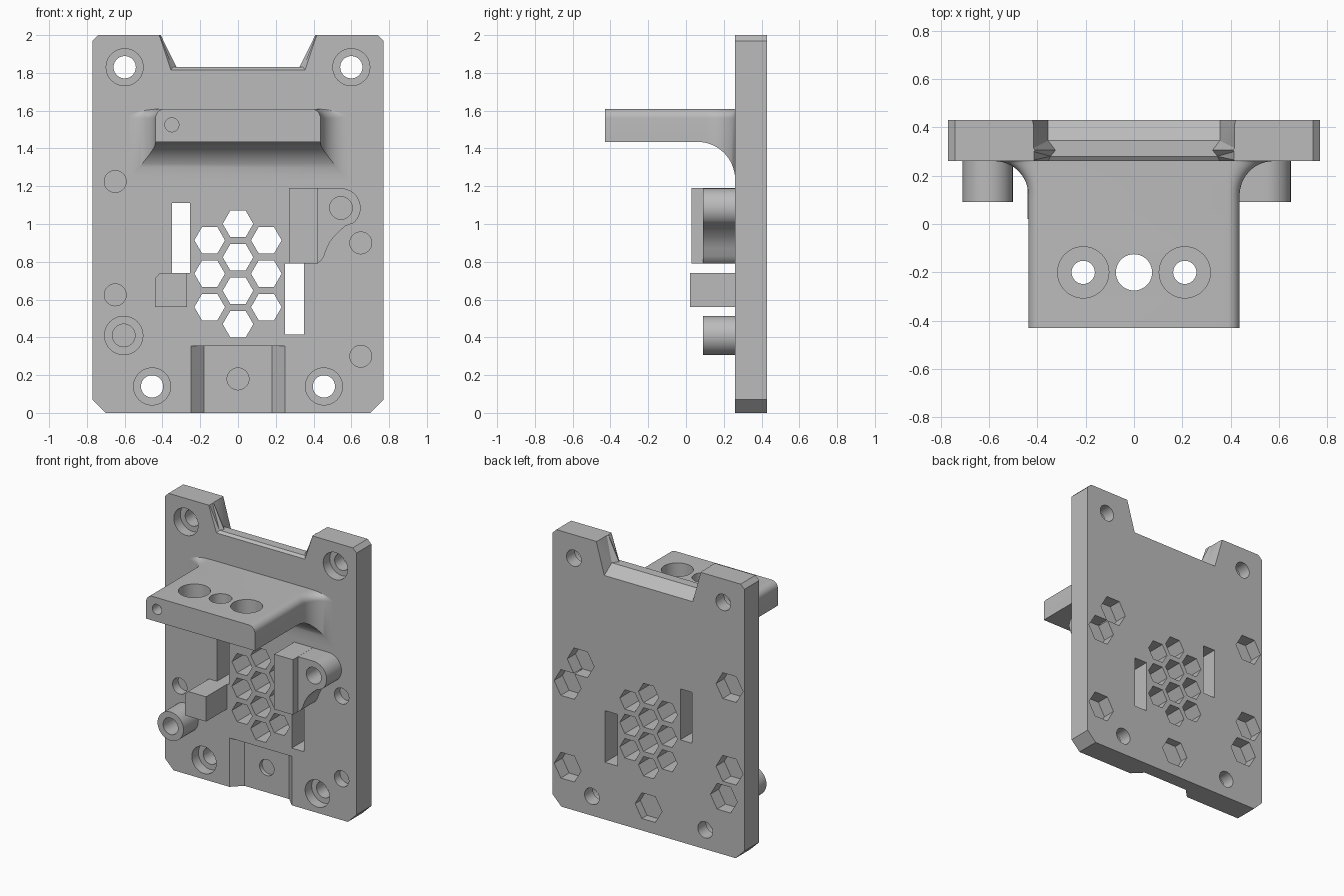
import bpy, bmesh
from math import sin, cos, pi, sqrt, radians

cube = bpy.data.objects.get("Cube")
if cube:
    bpy.data.objects.remove(cube)

grey = bpy.data.materials.new("plain grey")
grey.use_nodes = True
color = (0.5, 0.5, 0.5, 1)
grey.diffuse_color = color
grey.node_tree.nodes["Principled BSDF"].inputs["Base Color"].default_value = color

FRONT, BACK = 0.26, 0.43   # plate faces


def loft(name, rings):
    """Closed solid through matching rings of 3D points."""
    bm = bmesh.new()
    rows = [[bm.verts.new(p) for p in ring] for ring in rings]
    n = len(rows[0])
    for a, b in zip(rows, rows[1:]):
        for i in range(n):
            j = (i + 1) % n
            bm.faces.new((a[i], a[j], b[j], b[i]))
    bm.faces.new(rows[0])
    bm.faces.new(rows[-1])
    bmesh.ops.recalc_face_normals(bm, faces=bm.faces)
    mesh = bpy.data.meshes.new(name)
    bm.to_mesh(mesh)
    bm.free()
    mesh.materials.append(grey)
    obj = bpy.data.objects.new(name, mesh)
    bpy.context.collection.objects.link(obj)
    return obj


def prism(name, outline, y0, y1):
    """Outline in x and z, extruded along y."""
    return loft(name, [[(x, y, z) for x, z in outline] for y in (y0, y1)])


def ring(x, z, r, n=40):
    return [(x + r * cos(2 * pi * i / n), z + r * sin(2 * pi * i / n)) for i in range(n)]


def rect(x0, x1, z0, z1):
    return [(x0, z0), (x1, z0), (x1, z1), (x0, z1)]


def hole(x, z, r, y0, y1, n=40):
    return prism("cutter", ring(x, z, r, n), y0, y1)


def drill(x, y, r, z0, z1):
    pts = ring(x, y, r)
    return loft("cutter", [[(a, b, z) for a, b in pts] for z in (z0, z1)])


def cut(obj, cutters):
    """Subtract the cutters and bake the result."""
    for c in cutters:
        m = obj.modifiers.new("cut", "BOOLEAN")
        m.operation, m.solver, m.object = "DIFFERENCE", "EXACT", c
    graph = bpy.context.evaluated_depsgraph_get()
    baked = bpy.data.meshes.new_from_object(obj.evaluated_get(graph))
    obj.modifiers.clear()
    obj.data = baked
    for c in cutters:
        bpy.data.objects.remove(c)


# Main plate with chamfered corners
W, T, B = 0.77, 0.03, 0.07
half = [(W - B, 0), (W, B), (W, 2 - T), (W - T, 2)]
plate = prism("mounting_plate", half + [(-x, z) for x, z in reversed(half)], FRONT, BACK)
cuts = []

# Top notch with a ridged floor: (y, floor half width, floor height)
profile = [(0.2, 0.355, 1.815), (FRONT, 0.355, 1.815), (0.28, 0.345, 1.83), (0.305, 0.325, 1.83),
           (0.345, 0.355, 1.83), (BACK, 0.355, 1.77), (0.5, 0.355, 1.77)]
notch = loft("cutter", [[(-w, y, z), (w, y, z), (0.434, y, 2.05), (-0.434, y, 2.05)]
                        for y, w, z in profile])
bm = bmesh.new()
bm.from_mesh(notch.data)
bmesh.ops.triangulate(bm, faces=bm.faces)
bm.to_mesh(notch.data)
bm.free()
cuts.append(notch)

# Counterbored corner screw holes
for x, z in ((0.6, 1.83), (0.455, 0.14)):
    for s in (-1, 1):
        cuts += [hole(s * x, z, 0.098, 0.2, 0.335), hole(s * x, z, 0.059, 0.2, 0.5)]

# Hexagonal vents
for x, z0, count in ((-0.15, 0.56, 3), (0, 0.47, 4), (0.15, 0.56, 3)):
    cuts += [hole(x, z0 + 0.177 * i, 0.081, 0.2, 0.5, 6) for i in range(count)]

# Long slots
cuts.append(prism("cutter", rect(-0.35, -0.255, 0.74, 1.11), 0.2, 0.5))
cuts.append(prism("cutter", rect(0.25, 0.35, 0.415, 0.79), 0.2, 0.5))

# Blind front holes with hexagonal nut pockets behind
for x, z in ((-0.65, 1.225), (-0.65, 0.625), (0.65, 0.9), (0.65, 0.3)):
    cuts += [hole(x, z, 0.058, 0.2, 0.325), hole(x, z, 0.108, 0.335, 0.5, 6)]
for x, z in ((0.545, 1.085), (-0.605, 0.41)):
    cuts.append(hole(x, z, 0.108, 0.335, 0.5, 6))

# Channel with sloped sides at the bottom
floor = FRONT + 0.07
trapezoid = [(-0.31, 0.2), (0.31, 0.2), (0.18, floor), (-0.18, floor)]
cuts.append(loft("cutter", [[(x, y, z) for x, y in trapezoid] for z in (-0.1, 0.355)]))
cuts += [hole(0, 0.18, 0.058, 0.2, 0.36), hole(0, 0.18, 0.108, 0.37, 0.5, 6)]
cut(plate, cuts)


# Shelf flaring into the plate
def flare(d, r):
    return r - sqrt(r * r - (r - d) ** 2) if d < r else 0


def shelf_ring(d):
    side = flare(d, 0.14)
    corner = [(0.387 + (0.05 + side) * cos(a), 1.56 + 0.05 * sin(a))
              for a in (i * pi / 16 for i in range(9))]
    right = [(0.437 + side, 1.435 - flare(d, 0.2))] + corner
    return [(x, FRONT - d, z) for x, z in right + [(-x, z) for x, z in reversed(right)]]


steps = [0.69] + [0.2 * (1 - sin(i * pi / 28)) for i in range(15)]
shelf = loft("shelf", [shelf_ring(d) for d in steps])
shelf_cuts = [drill(0, -0.2, 0.075, 1.3, 1.7), hole(-0.35, 1.525, 0.037, -0.5, -0.35)]
for s in (-1, 1):
    shelf_cuts += [drill(s * 0.21, -0.2, 0.106, 1.51, 1.7), drill(s * 0.21, -0.2, 0.048, 1.3, 1.7)]
cut(shelf, shelf_cuts)

# Round standoff
standoff = prism("standoff", ring(-0.605, 0.41, 0.104), 0.09, FRONT)
cut(standoff, [hole(-0.605, 0.41, 0.06, 0, 0.25)])

# Small block with a clipped corner
block = [(-0.44, 0.56), (-0.27, 0.56), (-0.27, 0.74), (-0.415, 0.74), (-0.44, 0.71)]
small_block = prism("small_block", block, 0.02, FRONT)

# Tall block and the eared bracket beside it
tall_block = prism("tall_block", rect(0.27, 0.42, 0.79, 1.19), 0.03, FRONT)
ear = [(0.545 + 0.104 * cos(a), 1.085 + 0.104 * sin(a))
       for a in (radians(90 - 10 * i) for i in range(15))]
web = [(0.57, 0.99), (0.54, 0.965), (0.51, 0.935), (0.487, 0.905), (0.47, 0.87),
       (0.455, 0.83), (0.44, 0.805), (0.42, 0.79)]
bracket = prism("eared_bracket", [(0.42, 1.189)] + ear + web, 0.09, FRONT)
cut(bracket, [hole(0.545, 1.085, 0.06, 0, 0.25)])

# Smooth the curved walls, keep the edges sharp
for obj in (plate, shelf, standoff, small_block, tall_block, bracket):
    bpy.ops.object.select_all(action="DESELECT")
    obj.select_set(True)
    bpy.context.view_layer.objects.active = obj
    bpy.ops.object.shade_smooth_by_angle(angle=radians(30))
